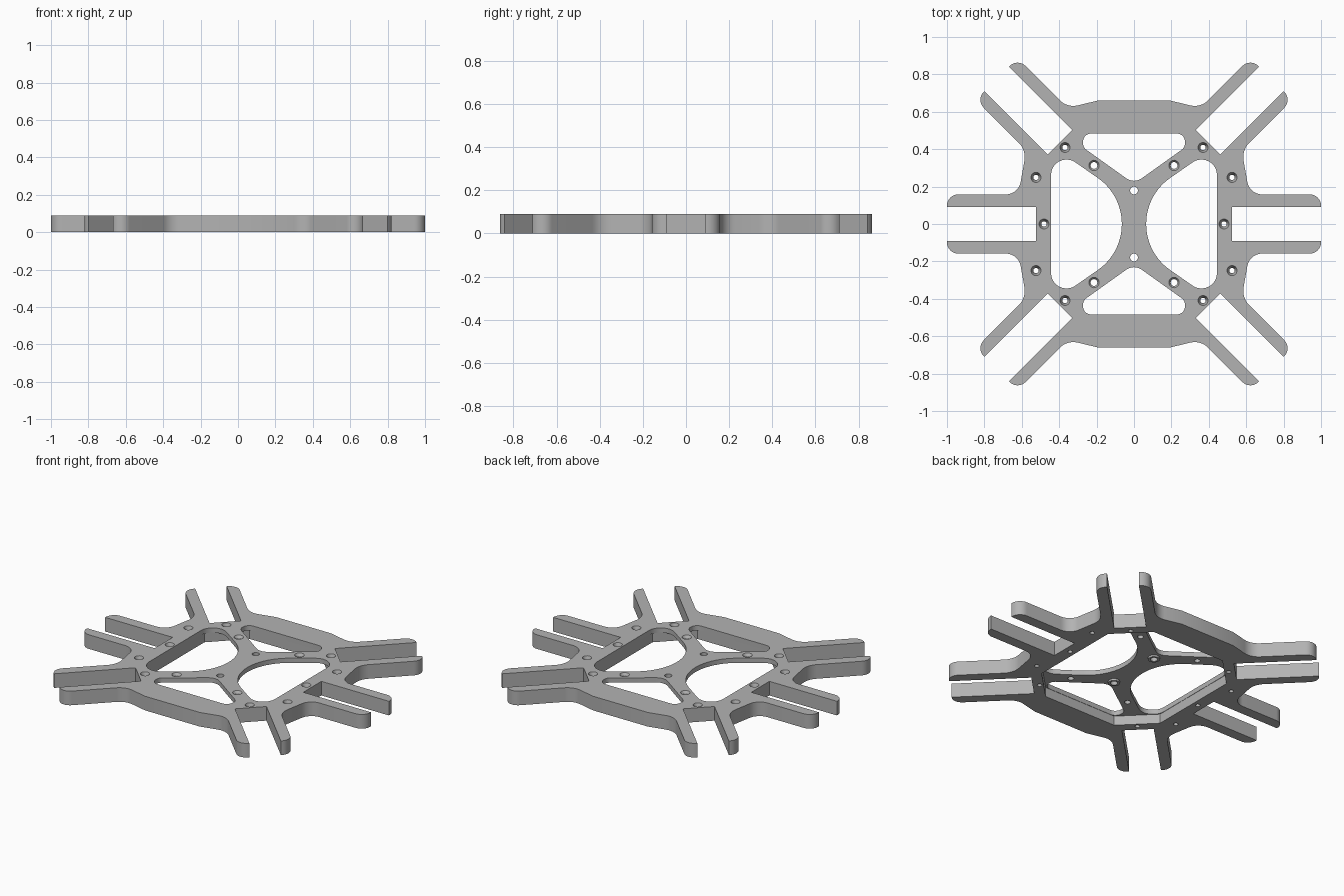
import bpy, bmesh, math
from mathutils import Vector

if "Cube" in bpy.data.objects:
    bpy.data.objects.remove(bpy.data.objects["Cube"])

T = 0.09          # frame thickness
WEB_Z = 0.06      # underside of the thin central web

grey = bpy.data.materials.new("mid grey")
grey.diffuse_color = (0.45, 0.45, 0.45, 1)
grey.use_nodes = True
grey.node_tree.nodes["Principled BSDF"].inputs["Base Color"].default_value = grey.diffuse_color


def fillet(points, seg=8):
    """Round each (x, y, r) corner of a closed polygon."""
    out = []
    n = len(points)
    for i, (x, y, r) in enumerate(points):
        p = Vector((x, y))
        if r == 0:
            out.append(p)
            continue
        a = (Vector(points[i - 1][:2]) - p).normalized()
        b = (Vector(points[(i + 1) % n][:2]) - p).normalized()
        half = a.angle(b) / 2
        c = p + (a + b).normalized() * (r / math.sin(half))
        t = r / math.tan(half)
        d0, d1 = p + a * t - c, p + b * t - c
        sweep = d0.angle_signed(d1)
        start = math.atan2(d0.y, d0.x)
        for k in range(seg + 1):
            ang = start - sweep * k / seg
            out.append(c + Vector((math.cos(ang), math.sin(ang))) * r)
    return out


def prism(bm, pts, z0, z1):
    lo = [bm.verts.new((p[0], p[1], z0)) for p in pts]
    hi = [bm.verts.new((p[0], p[1], z1)) for p in pts]
    bm.faces.new(lo[::-1])
    bm.faces.new(hi)
    for i in range(len(pts)):
        j = (i + 1) % len(pts)
        bm.faces.new((lo[i], lo[j], hi[j], hi[i]))


def lathe(bm, cx, cy, profile, ring=False, n=24):
    """Turn (r, z) points about a vertical axis; ring=True closes the profile."""
    rows = [[bm.verts.new((cx + r * math.cos(2 * math.pi * k / n),
                           cy + r * math.sin(2 * math.pi * k / n), z))
             for k in range(n)] for r, z in profile]
    pairs = list(zip(rows, rows[1:]))
    if ring:
        pairs.append((rows[-1], rows[0]))
    else:
        bm.faces.new(rows[0][::-1])
        bm.faces.new(rows[-1])
    for a, b in pairs:
        for k in range(n):
            m = (k + 1) % n
            bm.faces.new((a[k], a[m], b[m], b[k]))


def make(name, bm):
    bmesh.ops.recalc_face_normals(bm, faces=bm.faces)
    me = bpy.data.meshes.new(name)
    bm.to_mesh(me)
    bm.free()
    me.materials.append(grey)
    ob = bpy.data.objects.new(name, me)
    bpy.context.collection.objects.link(ob)
    return ob


def four_way(q):
    """Mirror a counter-clockwise first-quadrant outline into all quadrants."""
    top = q + [(-x, y, r) for x, y, r in reversed(q)]
    return top + [(-x, -y, r) for x, y, r in top]


def mirrored(x, y):
    return {(sx * x + 0.0, sy * y + 0.0) for sx in (1, -1) for sy in (1, -1)}


def diag(diff, total):
    """Point on the diagonal arms from x - y and x + y."""
    return ((total + diff) / 2, (total - diff) / 2)


# Outer outline: side arm pair, diagonal arm pair, end bar
quarter = [
    (0.524, 0.091, 0), (1.0, 0.091, 0), (1.0, 0.158, 0.06),
    (0.618, 0.158, 0.08), (0.576, 0.394, 0.11),
    (*diag(0.182, 1.51), 0.06), (*diag(0.089, 1.51), 0),
    (*diag(0.089, 0.834), 0), (*diag(-0.172, 0.834), 0),
    (*diag(-0.172, 1.51), 0), (*diag(-0.265, 1.51), 0.06),
    (0.356, 0.621, 0.1), (0.193, 0.66, 0),
]
bm = bmesh.new()
prism(bm, fillet(four_way(quarter)), 0, T)
frame = make("arm_frame", bm)

# Pocket under the central web
bm = bmesh.new()
octagon = four_way([(0.446, 0.298, 0), (0.258, 0.486, 0)])
prism(bm, fillet(octagon), -0.05, WEB_Z)
pocket = make("pocket_cutter", bm)

# Four windows through the web
bm = bmesh.new()
end_window = [(0, 0.215, 0.07), (0.273, 0.41, 0.045), (0.273, 0.484, 0.045),
              (-0.273, 0.484, 0.045), (-0.273, 0.41, 0.045)]
side_window = [(0.444, -0.421, 0.083), (0.444, 0.421, 0.083)]
for k in range(25):
    a = math.radians(123.4 + 113.2 * k / 24)
    side_window.append((0.365 + 0.3 * math.cos(a), 0.3 * math.sin(a), 0))
for shape in (end_window, side_window):
    pts = fillet(shape)
    for s in (1, -1):
        prism(bm, [p * s for p in pts], -0.1, 0.2)
windows = make("window_cutter", bm)

# Countersunk frame holes, countersunk web holes, plain centre holes
bm = bmesh.new()
hole_sets = [
    ([(0.369, 0.409), (0.524, 0.249), (0.481, 0)],
     [(0.014, -0.02), (0.014, 0.06), (0.027, T), (0.027, 0.12)]),
    ([(0.214, 0.313)],
     [(0.018, -0.02), (0.018, 0.075), (0.028, T), (0.028, 0.12)]),
    ([(0, 0.179)], [(0.021, -0.02), (0.021, 0.12)]),
]
for spots, profile in hole_sets:
    for spot in spots:
        for x, y in sorted(mirrored(*spot)):
            lathe(bm, x, y, profile)
holes = make("hole_cutter", bm)

# Cut the frame and drop the cutters
for cutter in (pocket, windows, holes):
    mod = frame.modifiers.new(cutter.name, "BOOLEAN")
    mod.operation = "DIFFERENCE"
    mod.solver = "EXACT"
    mod.object = cutter
    cutter.hide_render = True
bpy.context.view_layer.update()
cut = bpy.data.meshes.new_from_object(
    frame.evaluated_get(bpy.context.evaluated_depsgraph_get()))
frame.modifiers.clear()
frame.data = cut
for cutter in (pocket, windows, holes):
    bpy.data.objects.remove(cutter)

# Small bosses under the centre holes
bm = bmesh.new()
for s in (1, -1):
    lathe(bm, 0, 0.179 * s, [(0.021, 0.048), (0.034, 0.048),
                             (0.034, WEB_Z), (0.021, WEB_Z)], ring=True)
bosses = make("centre_bosses", bm)

for ob in (frame, bosses):
    bpy.ops.object.select_all(action="DESELECT")
    ob.select_set(True)
    bpy.context.view_layer.objects.active = ob
    bpy.ops.object.shade_smooth_by_angle(angle=math.radians(30))
